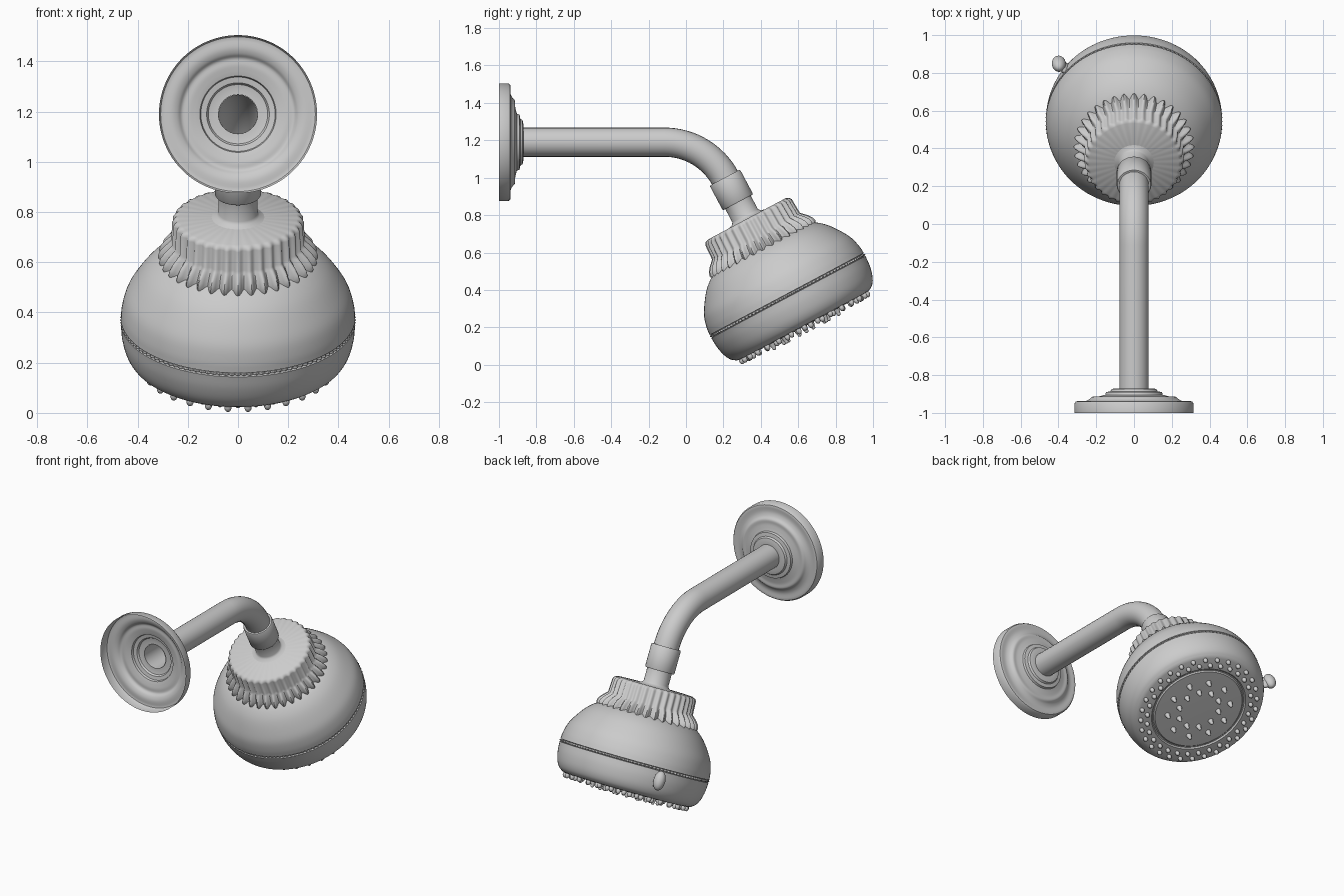
import bpy, bmesh
from math import sin, cos, pi, radians, tan
from mathutils import Matrix, Vector

if "Cube" in bpy.data.objects:
    bpy.data.objects.remove(bpy.data.objects["Cube"])

TILT = radians(28)
AXIS = Vector((0, sin(TILT), -cos(TILT)))      # spray direction
CAP_TOP = Vector((0, 0.325, 0.78))             # origin of the head frame
HEAD = Matrix.Translation(CAP_TOP) @ Matrix.Rotation(pi + TILT, 4, 'X')
ARM_Z = 1.19
WALL = Matrix.Translation((0, -1, ARM_Z)) @ Matrix.Rotation(-pi / 2, 4, 'X')


def finish(name, bm, matrix, angle=35):
    bmesh.ops.recalc_face_normals(bm, faces=bm.faces)
    me = bpy.data.meshes.new(name)
    bm.to_mesh(me)
    bm.free()
    ob = bpy.data.objects.new(name, me)
    ob.matrix_world = matrix
    bpy.context.collection.objects.link(ob)
    bpy.ops.object.select_all(action='DESELECT')
    ob.select_set(True)
    bpy.context.view_layer.objects.active = ob
    bpy.ops.object.shade_smooth_by_angle(angle=radians(angle))
    return ob


def lathe(name, profile, matrix, segs=96, teeth=0, angle=35):
    """Revolve (radius, height[, tooth depth]) points around local z."""
    bm = bmesh.new()
    rings = []
    for p in profile:
        r, z = p[:2]
        amp = p[2] if len(p) > 2 else 0
        if r == 0:
            rings.append([bm.verts.new((0, 0, z))] * segs)
            continue
        ring = []
        for i in range(segs):
            a = 2 * pi * i / segs
            rr = r + amp * cos(teeth * a)
            ring.append(bm.verts.new((rr * cos(a), rr * sin(a), z)))
        rings.append(ring)
    for lo, hi in zip(rings, rings[1:]):
        for i in range(segs):
            j = (i + 1) % segs
            quad = list(dict.fromkeys((lo[i], lo[j], hi[j], hi[i])))
            bm.faces.new(quad)
    return finish(name, bm, matrix, angle)


def smooth(pts, n=4):
    """Catmull-Rom refinement of a profile."""
    p = [Vector(q) for q in pts]
    p = [2 * p[0] - p[1]] + p + [2 * p[-1] - p[-2]]
    out = []
    for a, b, c, d in zip(p, p[1:], p[2:], p[3:]):
        for k in range(n):
            t = k / n
            out.append(tuple(0.5 * (2 * b + (c - a) * t + (2 * a - 5 * b + 4 * c - d) * t * t
                                    + (3 * b - a - 3 * c + d) * t ** 3)))
    return out + [tuple(p[-2])]


# Wall flange: open-backed stepped shell
lathe("wall_flange", [(0.315, 0), (0.315, 0.05), (0.308, 0.06)]
      + smooth([(0.30, 0.062), (0.265, 0.061), (0.24, 0.07), (0.222, 0.085), (0.195, 0.086), (0.165, 0.092)])
      + [(0.152, 0.096), (0.148, 0.11), (0.125, 0.114), (0.118, 0.126), (0.10, 0.13), (0.078, 0.13)], WALL)

# Bent arm: straight run, arc, straight end
corner = CAP_TOP - AXIS * ((ARM_Z - CAP_TOP.z) / cos(TILT))
turn = pi / 2 - TILT
bend_r = 0.37
start = corner.y - bend_r * tan(turn / 2)
path = [Vector((0, -0.875, ARM_Z))]
for i in range(17):
    a = turn * i / 16
    path.append(Vector((0, start + bend_r * sin(a), ARM_Z - bend_r * (1 - cos(a)))))
path.append(path[-1] + AXIS * 0.1)
cu = bpy.data.curves.new("arm", 'CURVE')
cu.dimensions = '3D'
cu.bevel_depth = 0.078
cu.bevel_resolution = 10
sp = cu.splines.new('POLY')
sp.points.add(len(path) - 1)
for pt, co in zip(sp.points, path):
    pt.co = (*co, 1)
    pt.radius = 1
arm = bpy.data.objects.new("arm", cu)
bpy.context.collection.objects.link(arm)
bpy.ops.object.select_all(action='DESELECT')
arm.select_set(True)
bpy.context.view_layer.objects.active = arm
bpy.ops.object.convert(target='MESH')
bpy.ops.object.shade_smooth_by_angle(angle=radians(35))

# Collar and neck between arm and head
lathe("collar", [(0.076, -0.25), (0.088, -0.25), (0.092, -0.244), (0.092, -0.106), (0.088, -0.10),
                 (0.077, -0.10), (0.077, -0.02), (0.085, -0.008), (0.11, 0.002)], HEAD, 48)

# Fluted cap with toothed skirt
lathe("fluted_cap", [(0, 0), (0.235, 0), (0.25, 0.008, 0.004), (0.256, 0.02, 0.006), (0.260, 0.105, 0.006),
                     (0.267, 0.115, 0.009), (0.283, 0.135, 0.014), (0.297, 0.158, 0.017),
                     (0.304, 0.178, 0.016), (0.300, 0.20, 0.01)], HEAD, 36 * 8, 36, 45)

# Bulbous body with a seam groove and spray face
upper = smooth([(0.26, 0.165), (0.295, 0.178), (0.33, 0.2), (0.37, 0.237), (0.41, 0.29),
                (0.445, 0.35), (0.462, 0.41), (0.467, 0.455)])
lower = smooth([(0.467, 0.473), (0.463, 0.53), (0.45, 0.585), (0.43, 0.622), (0.405, 0.642)])
face = [(0.39, 0.647), (0.31, 0.651), (0.302, 0.643), (0.294, 0.643), (0.286, 0.65), (0.15, 0.653), (0, 0.653)]
lathe("head_body", upper + [(0.455, 0.457), (0.455, 0.471)] + lower + face, HEAD)

# Beaded ring in the seam
lathe("seam_beads", [(0.455, 0.457), (0.462, 0.459, 0.004), (0.465, 0.464, 0.006),
                     (0.462, 0.469, 0.004), (0.455, 0.471)], HEAD, 120 * 4, 120)

# Outer nozzles: two staggered rows of round tips
bm = bmesh.new()
N = 30
for r, z, off in ((0.382, 0.657, 0), (0.342, 0.66, 0.5)):
    for i in range(N):
        a = 2 * pi * (i + off) / N
        m = Matrix.Translation((r * cos(a), r * sin(a), z)) @ Matrix.Diagonal((1, 1, 1.3, 1))
        bmesh.ops.create_uvsphere(bm, u_segments=12, v_segments=8, radius=0.0145, matrix=m)
finish("outer_nozzles", bm, HEAD)

# Inner nozzles: tapered stems with round tips
bm = bmesh.new()
for r, off in ((0.205, 0), (0.135, 0.5)):
    for i in range(10):
        a = 2 * pi * (i + off) / 10
        base = Matrix.Translation((r * cos(a), r * sin(a), 0.665))
        bmesh.ops.create_cone(bm, segments=12, radius1=0.018, radius2=0.010, depth=0.03, matrix=base)
        bmesh.ops.create_uvsphere(bm, u_segments=12, v_segments=8, radius=0.011,
                                  matrix=base @ Matrix.Translation((0, 0, 0.014)))
finish("inner_nozzles", bm, HEAD)

# Selector tab on the side of the rim
bm = bmesh.new()
turn_z = Matrix.Rotation(pi + radians(38), 4, 'Z')
bmesh.ops.create_uvsphere(bm, u_segments=24, v_segments=16, radius=1, matrix=turn_z
                          @ Matrix.Translation((0.505, 0, 0.53)) @ Matrix.Diagonal((0.038, 0.036, 0.06, 1)))
bmesh.ops.create_uvsphere(bm, u_segments=24, v_segments=12, radius=1, matrix=turn_z
                          @ Matrix.Translation((0.465, 0, 0.53)) @ Matrix.Diagonal((0.05, 0.022, 0.05, 1)))
finish("selector_tab", bm, HEAD)
